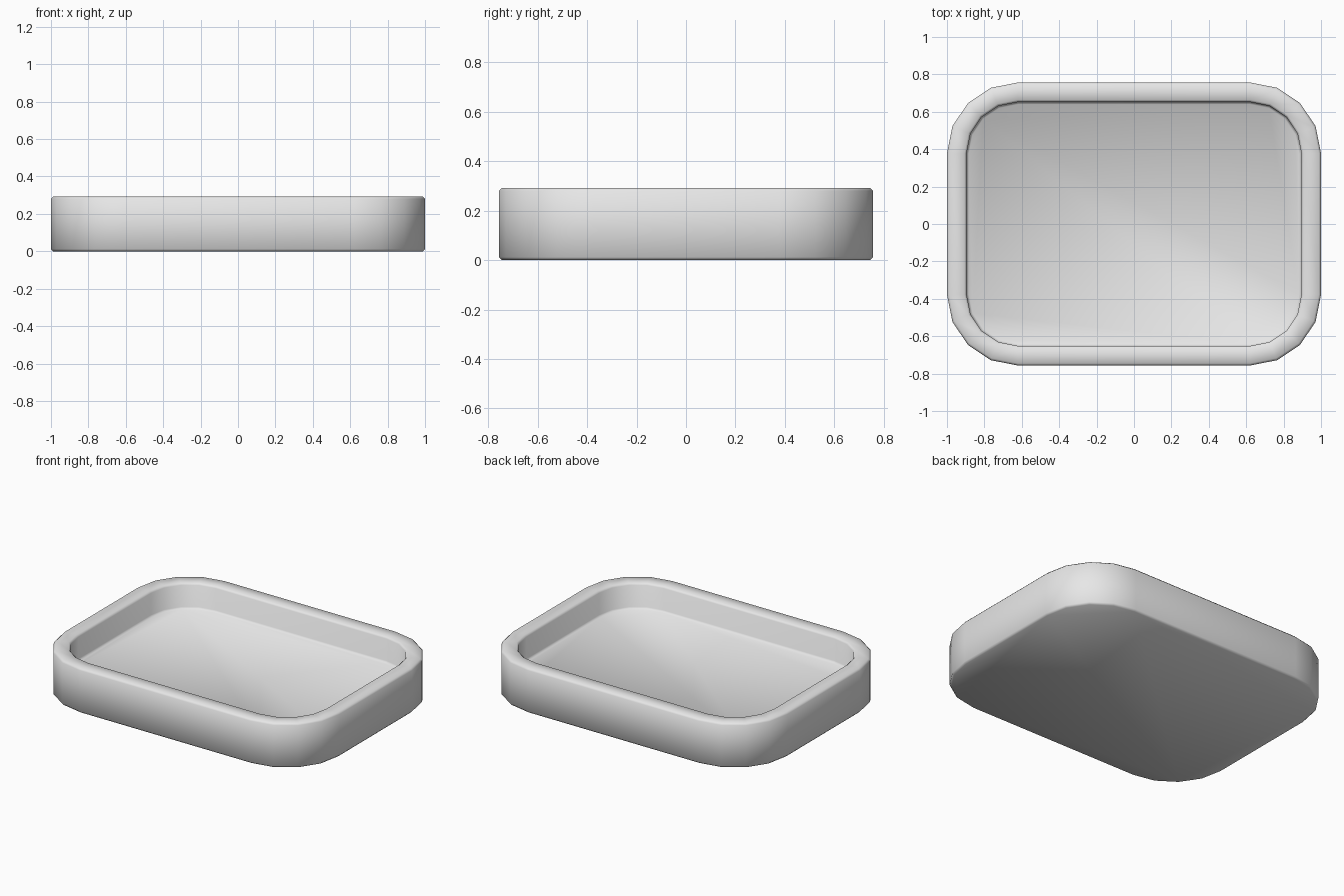
import bpy, bmesh
from math import cos, sin, pi, radians

default = bpy.data.objects.get("Cube")
if default:
    bpy.data.objects.remove(default, do_unlink=True)

# Plain grey material
grey = bpy.data.materials.new("light grey")
grey.use_nodes = True
colour = (0.8, 0.8, 0.8, 1)
grey.diffuse_color = colour
grey.node_tree.nodes["Principled BSDF"].inputs["Base Color"].default_value = colour

# Tray dimensions
CORNER_X, CORNER_Y, RADIUS, SEGMENTS = 0.62, 0.377, 0.38, 4
HEIGHT, WALL, FLOOR, BEVEL = 0.292, 0.105, 0.125, 0.012


def rounded_ring(bm, inset, z):
    """Rounded rectangle of vertices, counter-clockwise from +x."""
    ring = []
    for quarter, (sx, sy) in enumerate([(1, 1), (-1, 1), (-1, -1), (1, -1)]):
        for step in range(SEGMENTS + 1):
            a = (quarter + step / SEGMENTS) * pi / 2
            r = RADIUS - inset
            ring.append(bm.verts.new((sx * CORNER_X + r * cos(a),
                                      sy * CORNER_Y + r * sin(a), z)))
    return ring


# Wall section from the underside, over the rim, down to the recessed floor
section = [
    (BEVEL, 0), (0, BEVEL),
    (0, HEIGHT - BEVEL), (BEVEL, HEIGHT),
    (WALL - BEVEL, HEIGHT), (WALL, HEIGHT - BEVEL),
    (WALL, FLOOR + BEVEL), (WALL + BEVEL, FLOOR),
]

bm = bmesh.new()
rings = [rounded_ring(bm, inset, z) for inset, z in section]
for low, high in zip(rings, rings[1:]):
    for i in range(len(low)):
        j = (i + 1) % len(low)
        bm.faces.new((low[i], low[j], high[j], high[i]))
bm.faces.new(rings[0][::-1])   # underside
bm.faces.new(rings[-1])        # floor

mesh = bpy.data.meshes.new("tray")
bm.to_mesh(mesh)
bm.free()
mesh.materials.append(grey)
tray = bpy.data.objects.new("tray", mesh)
bpy.context.collection.objects.link(tray)

# Soft shading across the rounded corners and small bevels
bpy.ops.object.select_all(action="DESELECT")
tray.select_set(True)
bpy.context.view_layer.objects.active = tray
bpy.ops.object.shade_smooth_by_angle(angle=radians(50))
